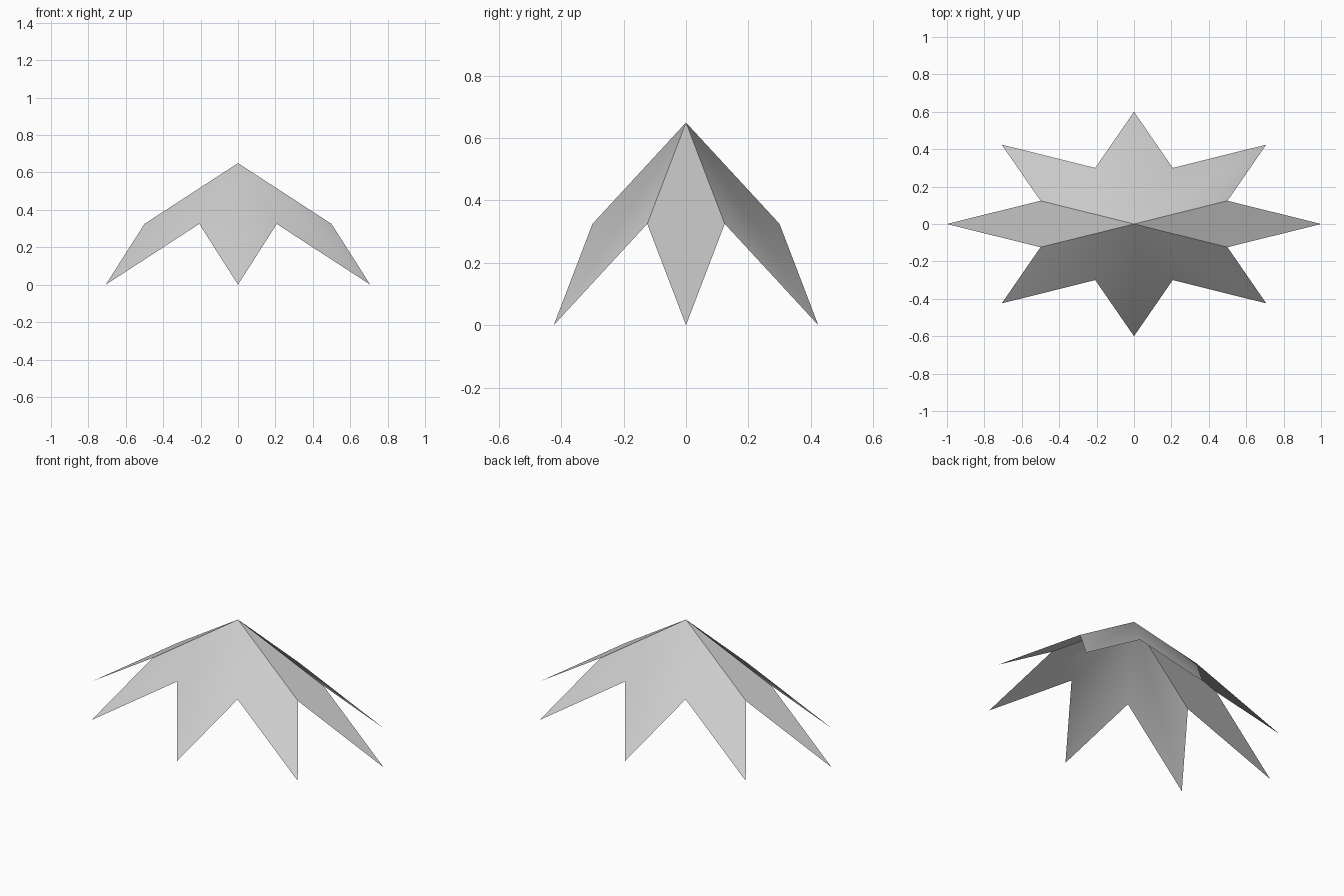
import bpy, bmesh, math

if "Cube" in bpy.data.objects:
    bpy.data.objects.remove(bpy.data.objects["Cube"])

POINTS = 8        # star points
HEIGHT = 0.65     # apex height
DEPTH = 0.6       # y squash of the star
VALLEY = 0.5 / math.cos(math.pi / POINTS)   # keeps every kite flat


def rim(bm, radius, step, z):
    a = math.pi * step / POINTS
    return bm.verts.new((radius * math.cos(a), DEPTH * radius * math.sin(a), z))


# Star canopy: eight flat kite panels meeting at the apex
bm = bmesh.new()
apex = bm.verts.new((0, 0, HEIGHT))
tips = [rim(bm, 1.0, 2 * i, 0.0) for i in range(POINTS)]
valleys = [rim(bm, VALLEY, 2 * i + 1, HEIGHT / 2) for i in range(POINTS)]
for i in range(POINTS):
    bm.faces.new((apex, valleys[i - 1], tips[i], valleys[i]))

mesh = bpy.data.meshes.new("star_canopy")
bm.to_mesh(mesh)
bm.free()
canopy = bpy.data.objects.new("star_canopy", mesh)
bpy.context.collection.objects.link(canopy)

# Plain light grey
grey = bpy.data.materials.new("light_grey")
grey.diffuse_color = (0.6, 0.6, 0.6, 1)
grey.use_nodes = True
grey.node_tree.nodes["Principled BSDF"].inputs["Base Color"].default_value = grey.diffuse_color
mesh.materials.append(grey)

# Soft folds toward front and back, crisp folds at the sides
bpy.context.view_layer.objects.active = canopy
canopy.select_set(True)
bpy.ops.object.shade_smooth_by_angle(angle=math.radians(30))
